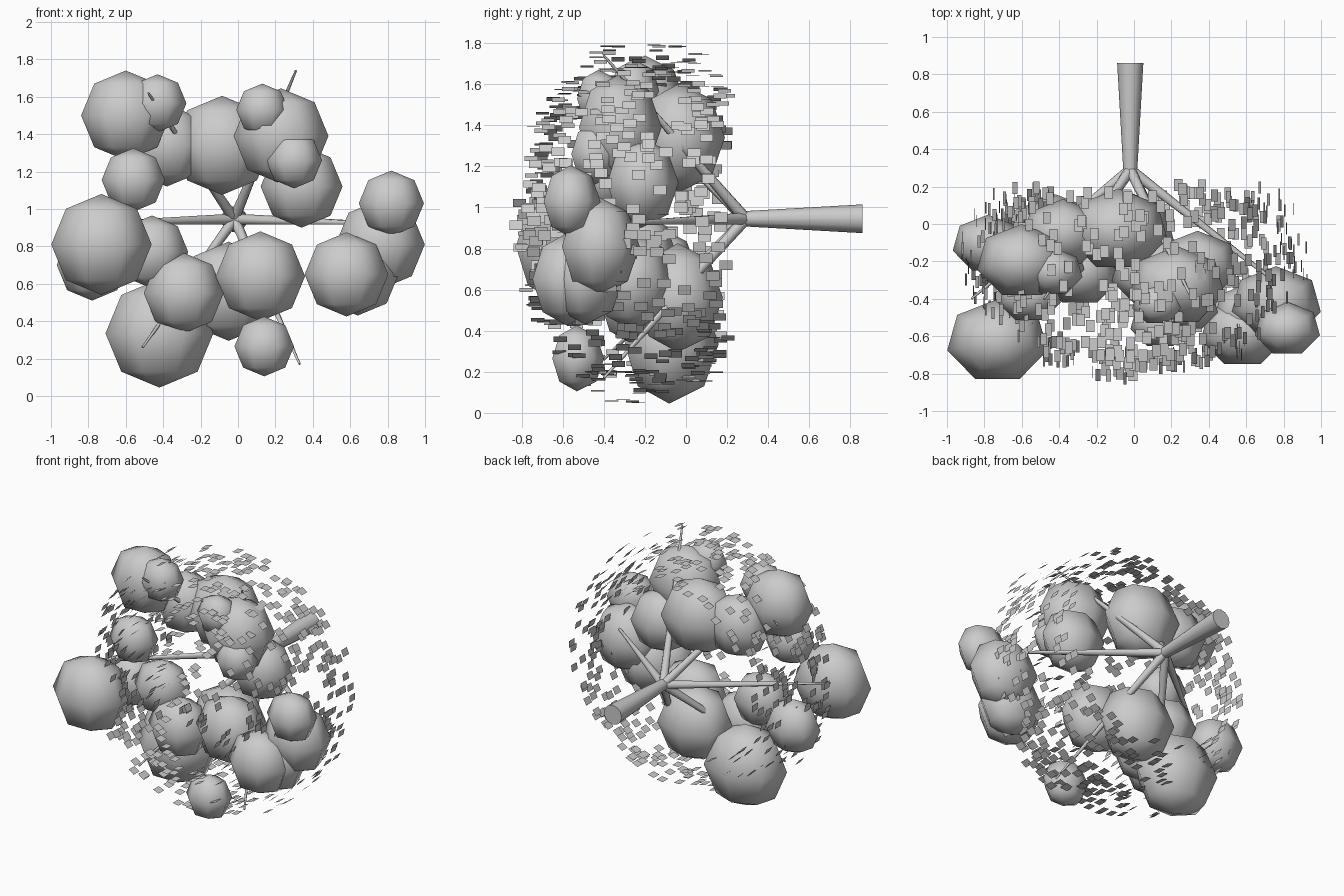
import bpy, bmesh, math, random
from mathutils import Vector, Matrix

if "Cube" in bpy.data.objects:
    bpy.data.objects.remove(bpy.data.objects["Cube"])

random.seed(4)


def finish(bm, name, smooth):
    me = bpy.data.meshes.new(name)
    bm.to_mesh(me)
    bm.free()
    for p in me.polygons:
        p.use_smooth = smooth
    ob = bpy.data.objects.new(name, me)
    bpy.context.collection.objects.link(ob)
    return ob


def limb(name, a, b, r1, r2, sides):
    # tapered round limb from a to b
    a, b = Vector(a), Vector(b)
    d = b - a
    bm = bmesh.new()
    bmesh.ops.create_cone(bm, cap_ends=True, segments=sides, radius1=r1, radius2=r2, depth=d.length)
    rot = d.to_track_quat('Z', 'Y').to_matrix().to_4x4()
    bm.transform(Matrix.Translation((a + b) / 2) @ rot)
    ob = finish(bm, name, True)
    bpy.context.view_layer.objects.active = ob
    ob.select_set(True)
    bpy.ops.object.shade_smooth_by_angle(angle=math.radians(60))
    ob.select_set(False)


# trunk, lying along y, with branches fanning out to the front
fork = (-0.02, 0.28, 0.945)
limb("trunk", (-0.02, 0.86, 0.945), fork, 0.07, 0.037, 12)
tips = [(0.31, -0.40, 1.74), (0.33, -0.40, 0.17), (-0.51, -0.40, 0.26),
        (-0.48, -0.40, 1.62), (-0.87, -0.40, 0.92), (0.85, -0.38, 0.92)]
for i, tip in enumerate(tips):
    limb(f"branch_{i}", (-0.02, 0.29, 0.945), tip, 0.03, 0.006, 7)

# foliage clumps: x, y, z, radius (flattened along the trunk axis)
clumps = [
    (-0.60, -0.19, 1.50, 0.24), (-0.43, -0.25, 1.565, 0.155),
    (-0.38, -0.04, 1.34, 0.22), (-0.56, -0.38, 1.155, 0.17),
    (-0.73, -0.615, 0.81, 0.27), (-0.46, -0.20, 0.77, 0.195),
    (-0.78, -0.10, 0.70, 0.19), (-0.42, -0.07, 0.335, 0.29),
    (-0.29, -0.25, 0.55, 0.215), (-0.05, -0.03, 0.56, 0.265),
    (0.12, -0.25, 0.64, 0.24), (0.14, -0.525, 0.265, 0.16),
    (0.58, -0.57, 0.65, 0.225), (0.64, -0.48, 0.65, 0.22),
    (0.76, -0.415, 0.81, 0.24), (0.82, -0.555, 1.03, 0.175),
    (-0.085, -0.02, 1.34, 0.265), (0.23, -0.32, 1.39, 0.255),
    (0.13, -0.42, 1.53, 0.14), (0.30, -0.44, 1.26, 0.15),
    (0.34, -0.21, 1.12, 0.22)]
for i, (x, y, z, r) in enumerate(clumps):
    bm = bmesh.new()
    bmesh.ops.create_uvsphere(bm, u_segments=7, v_segments=4, radius=r)
    # turn one equator corner to the back
    e = next(v.co for v in bm.verts if abs(v.co.z) < r * 0.01)
    turn = Matrix.Rotation(math.pi / 2 - math.atan2(e.y, e.x), 4, 'Z')
    bm.transform(Matrix.Translation((x, y - 0.04 * r, z)) @ Matrix.Diagonal((1.02, 0.83, 1, 1)) @ turn)
    finish(bm, f"foliage_clump_{i}", True)

# loose leaf cards scattered on a domed shell, each one edge-on to the front
bm = bmesh.new()
for i in range(740):
    c = random.uniform(-0.68, 1.0)
    s = math.sqrt(1 - c * c)
    t = random.uniform(0, 2 * math.pi)
    k = random.uniform(0.82, 1.02)
    p = Vector((0.94 * k * s * math.cos(t), -0.2 - 0.62 * k * c, 0.93 + 0.9 * k * s * math.sin(t)))
    u = Vector((-math.sin(t), 0, math.cos(t))) * 0.024
    v = Vector((0, 0.032, 0))
    bm.faces.new([bm.verts.new(p + q) for q in (-u - v, u - v, u + v, v - u)])
finish(bm, "leaves", False)
